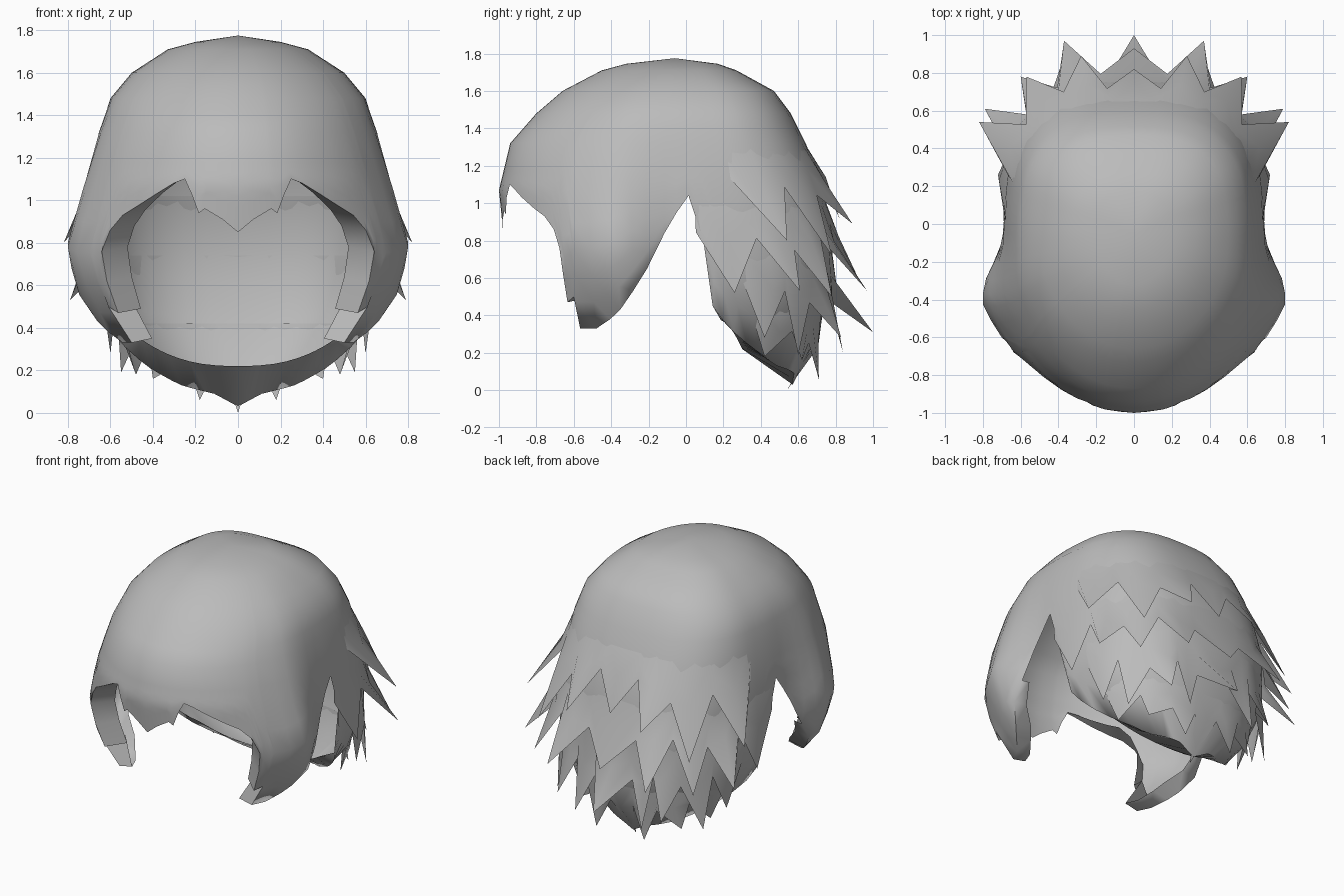
import bpy, bmesh, math
from mathutils import Vector

cube = bpy.data.objects.get("Cube")
if cube:
    bpy.data.objects.remove(cube, do_unlink=True)

mat = bpy.data.materials.new("hair grey")
mat.use_nodes = True
GREY = (0.5, 0.5, 0.5, 1)
mat.diffuse_color = GREY
bsdf = mat.node_tree.nodes["Principled BSDF"]
bsdf.inputs["Base Color"].default_value = GREY
bsdf.inputs["Roughness"].default_value = 0.8

CY = -0.05
# Scalp rings: height, front y, back y, half width at front, half width at back
RINGS = [(1.775, -0.14, 0.02, 0.01, 0.01), (1.745, -0.32, 0.17, 0.20, 0.20),
         (1.71, -0.45, 0.27, 0.33, 0.33),
         (1.60, -0.66, 0.47, 0.51, 0.50), (1.48, -0.80, 0.56, 0.62, 0.60),
         (1.32, -0.94, 0.64, 0.69, 0.65), (1.07, -1.00, 0.74, 0.78, 0.69),
         (0.77, -0.97, 0.79, 0.88, 0.70), (0.53, -0.95, 0.77, 0.80, 0.67),
         (0.36, -0.92, 0.72, 0.65, 0.60), (0.20, -0.85, 0.66, 0.52, 0.45),
         (0.05, -0.80, 0.57, 0.45, 0.25)]

# Hem height by angle: -90 is the front, 0 the side, 90 the back
HEM = [(-90, 0.85), (-85, 0.91), (-79, 0.96), (-77, 0.94), (-74, 1.03), (-71, 1.10),
       (-67, 1.08), (-61, 1.03), (-54, 0.97), (-49, 0.93), (-45, 0.86), (-43, 0.76),
       (-42, 0.62), (-41, 0.47), (-38, 0.50), (-37, 0.33), (-30, 0.33), (-24, 0.38),
       (-20, 0.43), (-15, 0.53), (-10, 0.65), (-4, 0.84), (0, 0.95), (4, 1.04),
       (8, 0.80), (11, 0.45), (14, 0.38), (18, 0.31), (24, 0.25), (30, 0.21), (36, 0.18),
       (42, 0.15), (48, 0.13), (54, 0.12), (61, 0.11), (68, 0.10), (75, 0.09),
       (83, 0.06), (90, 0.03)]


def lerp(a, b, t):
    return a + (b - a) * t


def scalp(deg, z, out=0.0):
    """Point on the scalp surface at an angle and height."""
    for a, b in zip(RINGS, RINGS[1:]):
        if z >= b[0]:
            break
    t = min(1, max(0, (a[0] - z) / (a[0] - b[0])))
    _, yf, yb, wf, wb = [lerp(p, q, t) for p, q in zip(a, b)]
    s, c = math.sin(math.radians(deg)), max(0, math.cos(math.radians(deg)))
    k = min(1, max(0, -deg / 25))
    w = lerp(wb, wf, k * k * (3 - 2 * k)) + out
    if s < 0:
        e, d = 1.0, CY - yf + out
    else:
        e, d = lerp(1.0, 0.74, min(1, deg / 20)), yb - CY + out
    x = 0 if abs(deg) == 90 else w * c ** e
    return Vector((x, CY + math.copysign(d * abs(s) ** e, s), z))


def finish(name, bm, angle):
    """Turn a bmesh half into a mirrored, smooth shaded object."""
    bmesh.ops.recalc_face_normals(bm, faces=bm.faces)
    if sum(f.normal.dot(f.calc_center_median() - Vector((0, 0, 0.7))) for f in bm.faces) < 0:
        bmesh.ops.reverse_faces(bm, faces=bm.faces)
    me = bpy.data.meshes.new(name)
    bm.to_mesh(me)
    bm.free()
    me.materials.append(mat)
    ob = bpy.data.objects.new(name, me)
    bpy.context.collection.objects.link(ob)
    m = ob.modifiers.new("mirror", 'MIRROR')
    m.use_clip = True
    m.merge_threshold = 0.002
    bpy.ops.object.select_all(action='DESELECT')
    ob.select_set(True)
    bpy.context.view_layer.objects.active = ob
    bpy.ops.object.shade_smooth_by_angle(angle=math.radians(angle))


def strip(bm, a, b):
    """Join two neighbouring columns of vertices with quads."""
    for i in range(min(len(a), len(b)) - 1):
        bm.faces.new((a[i], a[i + 1], b[i + 1], b[i]))


# Scalp cap with fringe, side locks and nape
bm = bmesh.new()
TOP = [1.745, 1.71, 1.66, 1.60, 1.54, 1.48, 1.40, 1.32, 1.18]
pole = bm.verts.new((0, -0.06, 1.775))
cols = []
for deg, hem in HEM:
    zs = TOP + [lerp(1.18, hem, i / 6) for i in range(1, 7)]
    pts = [scalp(deg, z) for z in zs]
    p = pts[-1]
    if -72 < deg < -5:   # side lock edge folds inwards
        f = min(1, (deg + 74) / 25, (-deg - 3) / 17)
        shift = 0.09 if deg < -37.5 else 0
        pts.append(Vector((p.x * (1 - 0.19 * f), p.y + shift * f, p.z + 0.02 * f)))
    elif deg >= 11:      # nape curls under to an inner rim
        a = math.radians(deg)
        pts.append(Vector((0.50 * max(0, math.cos(a)) ** 0.8, 0.16 + 0.14 * math.sin(a),
                           0.22 + 0.16 * math.cos(a) ** 2)))
    cols.append([bm.verts.new(q) for q in pts])
for a, b in zip(cols, cols[1:]):
    bm.faces.new((pole, a[0], b[0]))
    strip(bm, a, b)
finish("scalp_cap", bm, 75)


def angle_of(tip):
    x, y = abs(tip[0]) / 0.7, max(0, tip[1] - CY) / 0.82
    return 90 if x == 0 else math.degrees(math.atan2(y ** 1.35, x ** 1.35))


def layer(name, ztop, tips):
    """Skirt of overlapping locks, flush at the top, with free pointed ends."""
    tips = sorted((angle_of(t), Vector(t)) for t in tips)
    bm = bmesh.new()
    cols = []

    def notch(deg, low, depth, out):
        z = lerp(ztop, low, depth)
        cols.append([scalp(deg, ztop, -0.006), scalp(deg, lerp(ztop, z, 0.5), out / 2),
                     scalp(deg, z, out)])

    notch(max(6, tips[0][0] - 11), tips[0][1].z, 0.35, -0.006)
    for i, (deg, tip) in enumerate(tips):
        cols.append([scalp(deg, ztop, -0.006), scalp(deg, lerp(ztop, tip.z, 0.45), 0.035), tip])
        if i + 1 < len(tips):
            d, t = tips[i + 1]
            notch((deg + d) / 2, (tip.z + t.z) / 2, 0.42 + 0.12 * (i % 2), 0.012)
    cols = [[bm.verts.new(p) for p in c] for c in cols]
    for a, b in zip(cols, cols[1:]):
        strip(bm, a, b)
    finish(name, bm, 80)


# Layered pointed locks down the back
layer("upper_back_locks", 1.32, [(0.82, 0.54, 0.80), (0.57, 0.78, 0.72),
                                 (0.28, 0.89, 0.89), (0, 0.82, 0.92)])
layer("middle_back_locks", 1.02, [(0.72, 0.26, 0.52), (0.79, 0.61, 0.53), (0.60, 0.78, 0.50),
                                  (0.37, 0.97, 0.53), (0, 0.93, 0.58)])
layer("lower_back_locks", 0.74, [(0.60, 0.42, 0.28), (0.55, 0.60, 0.19), (0.39, 0.83, 0.28),
                                 (0.25, 0.84, 0.20), (0, 1.00, 0.31)])
layer("nape_locks", 0.42, [(0.48, 0.42, 0.18), (0.40, 0.62, 0.16),
                           (0.18, 0.71, 0.06), (0, 0.54, 0.0)])
